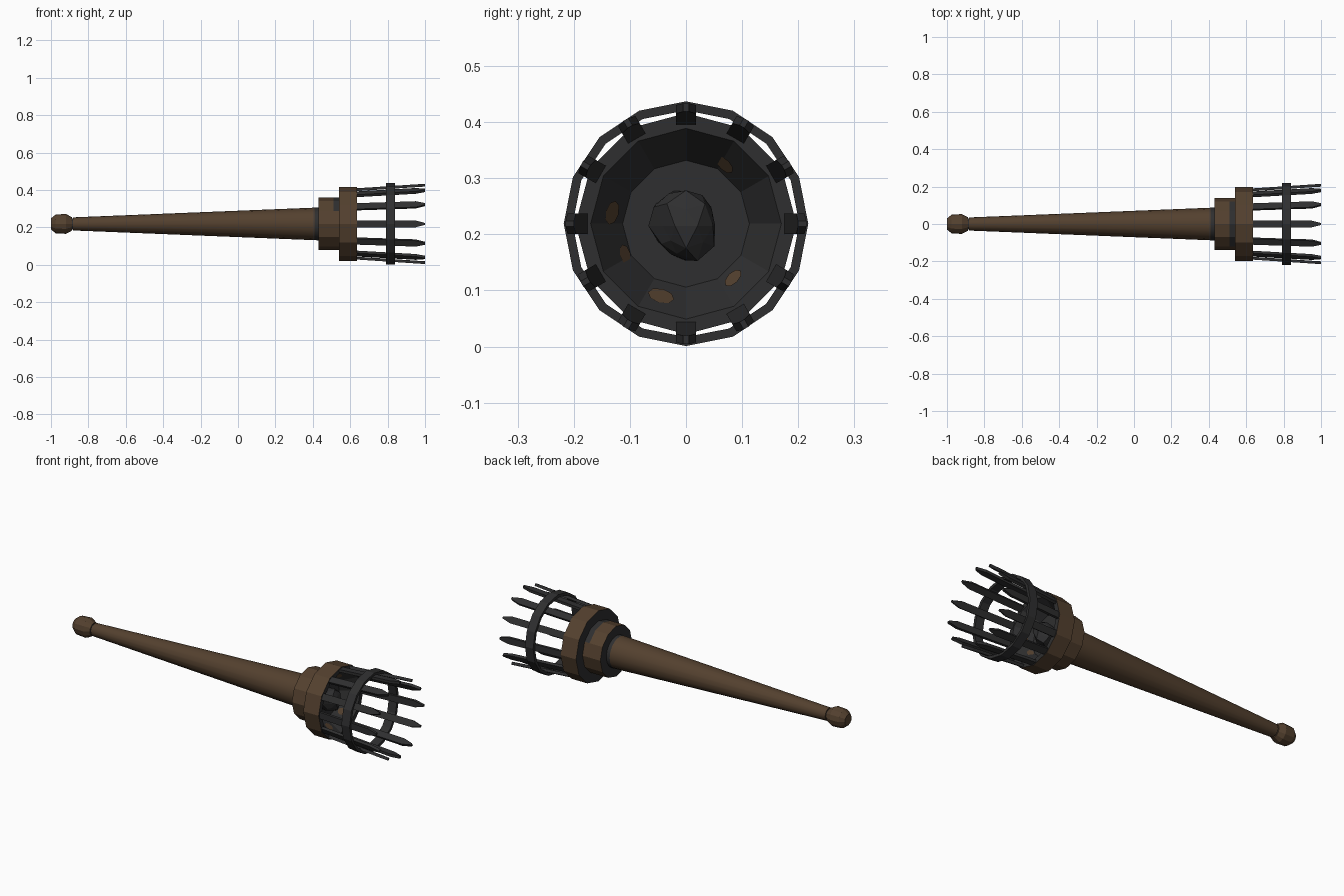
import bpy, bmesh, math, random
from mathutils import Vector

if "Cube" in bpy.data.objects:
    bpy.data.objects.remove(bpy.data.objects["Cube"])

CZ = 0.219  # height of the torch axis


def mat(name, c):
    m = bpy.data.materials.new(name)
    m.diffuse_color = (*c, 1)
    m.use_nodes = True
    m.node_tree.nodes["Principled BSDF"].inputs["Base Color"].default_value = m.diffuse_color
    return m


WOOD = mat("brown wood", (0.088, 0.052, 0.028))
IRON = mat("dark iron", (0.028, 0.028, 0.029))


def ring_point(x, r, a):
    return Vector((x, r * math.sin(a), CZ + r * math.cos(a)))


def finish(bm, name, mats, rule=None, smooth=False):
    bmesh.ops.recalc_face_normals(bm, faces=bm.faces)
    if rule:
        for f in bm.faces:
            f.material_index = int(rule(f.normal, f.calc_center_median()))
    me = bpy.data.meshes.new(name)
    bm.to_mesh(me)
    bm.free()
    ob = bpy.data.objects.new(name, me)
    bpy.context.collection.objects.link(ob)
    for m in mats:
        me.materials.append(m)
    if smooth:
        bpy.context.view_layer.objects.active = ob
        ob.select_set(True)
        bpy.ops.object.shade_smooth_by_angle(angle=math.radians(35))
        ob.select_set(False)
    return ob


def lathe(name, profile, n, mats, rule=None, smooth=False, closed=False):
    """Spin (x, r) points around the torch axis; closed makes a hollow ring."""
    bm = bmesh.new()
    loops = [[bm.verts.new(ring_point(x, r, 2 * math.pi * k / n)) for k in range(n)]
             for x, r in profile]
    pairs = list(zip(loops, loops[1:]))
    if closed:
        pairs.append((loops[-1], loops[0]))
    else:
        bm.faces.new(loops[0])
        bm.faces.new(loops[-1])
    for a, b in pairs:
        for k in range(n):
            j = (k + 1) % n
            bm.faces.new((a[k], a[j], b[j], b[k]))
    return finish(bm, name, mats, rule, smooth)


# Wooden grip with a knob on its end
lathe("end_knob", [(-1, 0.03), (-0.975, 0.05), (-0.92, 0.053), (-0.888, 0.036)],
      12, [WOOD])
lathe("knob_neck", [(-0.89, 0.03), (-0.87, 0.03)], 12, [IRON])
lathe("handle", [(-0.882, 0.035), (0.41, 0.087), (0.435, 0.088)], 16, [WOOD, IRON],
      lambda n, c: c.x > 0.412, smooth=True)

# Stepped head: the back steps, rim and bowl are iron
lathe("lower_collar", [(0.43, 0.14), (0.51, 0.14), (0.545, 0.14)], 12, [WOOD, IRON],
      lambda n, c: abs(n.x) > 0.5 or (c.x > 0.52 and n.z > 0.7))
X0, R0, X1, R1 = 0.545, 0.113, 0.635, 0.17
lathe("bowl", [(0.54, 0.197), (X1, 0.197), (X1, R0 + R1 - R0), (X0, R0)], 12,
      [WOOD, IRON], lambda n, c: abs(n.x) > 0.3)

# Worn brown patches on the sloping bowl wall
bm = bmesh.new()
for y, z, size in [(0.07, 0.106, 0.019), (-0.133, 0.02, 0.022), (-0.11, -0.055, 0.018),
                   (-0.045, -0.13, 0.024), (0.085, -0.098, 0.019)]:
    a = math.atan2(y, z)
    mid = math.radians(15 + 30 * math.floor(math.degrees(a) / 30))
    cr = math.hypot(y, z) * math.cos(a - mid) / math.cos(math.radians(15))
    x = X0 + (cr - R0) / (R1 - R0) * (X1 - X0)
    k = math.cos(math.radians(15))
    across = Vector((0, math.cos(mid), -math.sin(mid)))
    out = Vector((0, math.sin(mid), math.cos(mid)))
    up = (Vector((X1 - X0, 0, 0)) + out * (R1 - R0) * k).normalized()
    nrm = up.cross(across)
    if nrm.x < 0:
        nrm = -nrm
    c = Vector((x, y, CZ + z)) + nrm * 0.002
    f = bm.faces.new([bm.verts.new(c + size * (across * math.cos(t * math.pi / 4)
                      + up * math.sin(t * math.pi / 4))) for t in range(8)])
    f.normal_update()
    low = f.normal.dot(nrm)
    if low < 0:
        f.normal_flip()
me = bpy.data.meshes.new("worn_patches")
bm.to_mesh(me)
bm.free()
me.materials.append(WOOD)
bpy.context.collection.objects.link(bpy.data.objects.new("worn_patches", me))

# Rough coal lump on the bowl floor
random.seed(4)
bm = bmesh.new()
bmesh.ops.create_icosphere(bm, subdivisions=2, radius=0.07)
for v in bm.verts:
    v.co *= random.uniform(0.8, 1.1)
    v.co = Vector((v.co.x * 0.8 + 0.565, v.co.y * 0.9, v.co.z + CZ - 0.004))
finish(bm, "coal_lump", [IRON])

# Cage: twelve flared flat bars with pointed tips
bm = bmesh.new()
outline = [(0.62, -0.018), (0.95, -0.018), (1.0, -0.005), (1.0, 0.005),
           (0.95, 0.018), (0.62, 0.018)]
for i in range(12):
    a = math.radians(30 * i)
    out = Vector((0, math.sin(a), math.cos(a)))
    side = Vector((0, math.cos(a), -math.sin(a)))
    layers = []
    for t in (-0.0075, 0.0075):
        layers.append([bm.verts.new(Vector((x, 0, CZ)) + side * w
                       + out * (0.183 + (x - 0.635) * 0.066 + t)) for x, w in outline])
    bm.faces.new(layers[0])
    bm.faces.new(layers[1])
    for k in range(6):
        j = (k + 1) % 6
        bm.faces.new((layers[0][k], layers[0][j], layers[1][j], layers[1][k]))
finish(bm, "cage_bars", [IRON])

# Hoop around the bars
lathe("cage_hoop", [(0.79, 0.218), (0.84, 0.218), (0.84, 0.202), (0.79, 0.202)],
      16, [IRON], closed=True)
